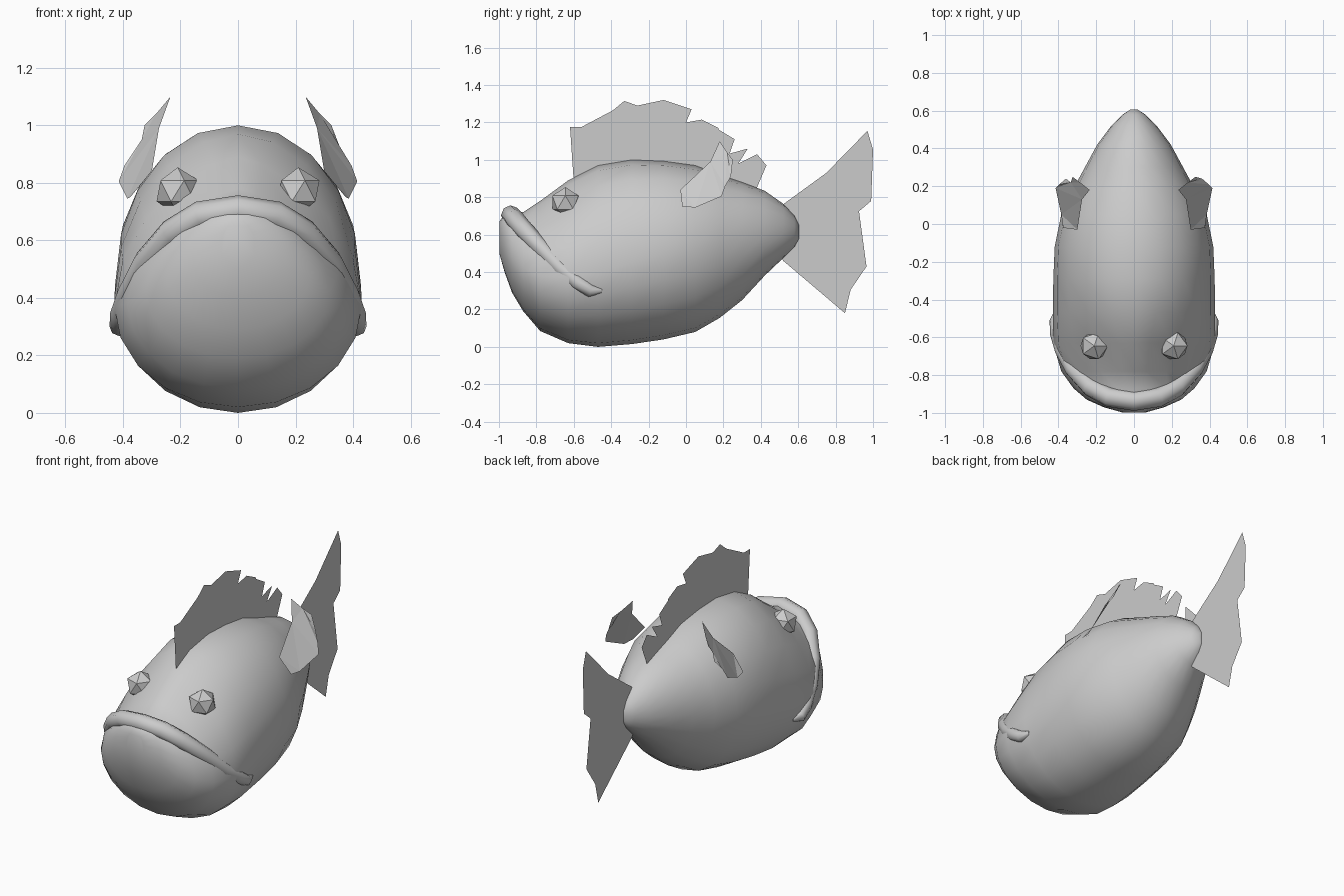
import bpy, bmesh
from math import sin, cos, pi, copysign
from mathutils import Vector


def finish(name, bm, smooth=False):
    me = bpy.data.meshes.new(name)
    bm.to_mesh(me)
    bm.free()
    for p in me.polygons:
        p.use_smooth = smooth
    ob = bpy.data.objects.new(name, me)
    bpy.context.collection.objects.link(ob)
    return ob


def flat_fin(name, points):
    bm = bmesh.new()
    f = bm.faces.new([bm.verts.new(p) for p in points])
    bmesh.ops.triangulate(bm, faces=[f])
    return finish(name, bm)


# Body: cross-sections along y (y, top, bottom, half width, widest z, upper power)
sections = [
    (-0.998, 0.67, 0.50, 0.06, 0.57, 1.0),
    (-0.97, 0.71, 0.40, 0.16, 0.54, 1.0),
    (-0.93, 0.72, 0.29, 0.25, 0.48, 1.0),
    (-0.87, 0.72, 0.19, 0.32, 0.42, 1.1),
    (-0.78, 0.78, 0.085, 0.385, 0.38, 1.5),
    (-0.63, 0.89, 0.02, 0.43, 0.37, 1.4),
    (-0.47, 0.97, 0.0, 0.43, 0.40, 1.1),
    (-0.29, 1.0, 0.015, 0.427, 0.45, 0.95),
    (-0.12, 0.993, 0.04, 0.42, 0.50, 0.95),
    (0.05, 0.97, 0.08, 0.385, 0.53, 1.0),
    (0.18, 0.92, 0.155, 0.325, 0.56, 1.0),
    (0.30, 0.88, 0.25, 0.26, 0.58, 1.0),
    (0.42, 0.835, 0.38, 0.195, 0.60, 1.0),
    (0.52, 0.765, 0.475, 0.12, 0.61, 1.0),
    (0.58, 0.70, 0.535, 0.06, 0.62, 1.0),
    (0.605, 0.65, 0.58, 0.02, 0.62, 1.0),
]
N = 20
bm = bmesh.new()
rings = []
for y, top, bot, w, zm, p in sections:
    ring = []
    for i in range(N):
        a = 2 * pi * i / N
        c, s = cos(a), sin(a)
        x = w * copysign(abs(c) ** (p if s > 0 else 1), c)
        z = zm + s * ((top - zm) if s > 0 else (zm - bot))
        ring.append(bm.verts.new((x, y, z)))
    rings.append(ring)
for r, q in zip(rings, rings[1:]):
    for i in range(N):
        j = (i + 1) % N
        bm.faces.new((r[i], r[j], q[j], q[i]))
bm.faces.new(rings[0])
bm.faces.new(rings[-1])
bmesh.ops.recalc_face_normals(bm, faces=bm.faces)
finish("body", bm, True)

# Lip: tapered tube along the down-turned mouth
half = [(0, -0.937, 0.705, 0.052), (0.13, -0.917, 0.685, 0.052),
        (0.23, -0.865, 0.625, 0.05), (0.32, -0.77, 0.525, 0.046),
        (0.375, -0.67, 0.42, 0.044), (0.403, -0.58, 0.345, 0.042),
        (0.413, -0.51, 0.30, 0.034), (0.405, -0.45, 0.30, 0.012)]
path = [(-x, y, z, r) for x, y, z, r in half[:0:-1]] + half
cu = bpy.data.curves.new("lip", 'CURVE')
cu.dimensions = '3D'
cu.bevel_depth = 1.0
cu.bevel_resolution = 2
cu.use_fill_caps = True
sp = cu.splines.new('POLY')
sp.points.add(len(path) - 1)
for pt, (x, y, z, r) in zip(sp.points, path):
    pt.co = (x, y, z, 1)
    pt.radius = r
sp.use_smooth = True
lip = bpy.data.objects.new("lip", cu)
bpy.context.collection.objects.link(lip)
bpy.context.view_layer.objects.active = lip
lip.select_set(True)
bpy.ops.object.convert(target='MESH')

# Dorsal fin and tail fin: ragged flat sheets on the centre plane
dorsal = [(-0.6, 0.88), (-0.6, 1.06), (-0.62, 1.175), (-0.56, 1.175), (-0.39, 1.265),
          (-0.39, 1.135), (-0.33, 1.315), (-0.26, 1.29), (-0.12, 1.32), (0.03, 1.27),
          (0.0, 1.2), (0.085, 1.215), (0.175, 1.17), (0.15, 1.09), (0.26, 1.11),
          (0.22, 1.03), (0.33, 1.06), (0.28, 0.98), (0.38, 1.03), (0.335, 0.95),
          (0.43, 0.97), (0.38, 0.915), (0.37, 0.83), (0.18, 0.88), (0.0, 0.94),
          (-0.29, 0.96), (-0.48, 0.93)]
tail = [(0.5, 0.75), (0.53, 0.77), (0.75, 0.93), (0.97, 1.155), (1.0, 1.055),
        (0.975, 0.84), (0.99, 0.78), (0.925, 0.725), (0.92, 0.6), (0.965, 0.43),
        (0.88, 0.305), (0.85, 0.18), (0.52, 0.46), (0.5, 0.5)]
flat_fin("dorsal_fin", [(0, y, z) for y, z in dorsal])
flat_fin("tail_fin", [(0, y, z) for y, z in tail])

# Mirrored side fins and faceted eyes
side = [(0.3, -0.03, 0.84), (0.375, -0.02, 0.75), (0.385, 0.05, 0.745), (0.415, 0.19, 0.805),
        (0.395, 0.21, 0.86), (0.36, 0.24, 0.91), (0.335, 0.22, 0.95), (0.325, 0.25, 1.0),
        (0.285, 0.22, 1.04), (0.235, 0.18, 1.1), (0.275, 0.13, 0.99)]
for s, label in ((1, "right"), (-1, "left")):
    flat_fin("side_fin_" + label, [(s * x, y, z) for x, y, z in side])
    bm = bmesh.new()
    bmesh.ops.create_icosphere(bm, subdivisions=1, radius=0.082)
    bmesh.ops.translate(bm, verts=bm.verts, vec=Vector((s * 0.21, -0.645, 0.772)))
    finish("eye_" + label, bm)
